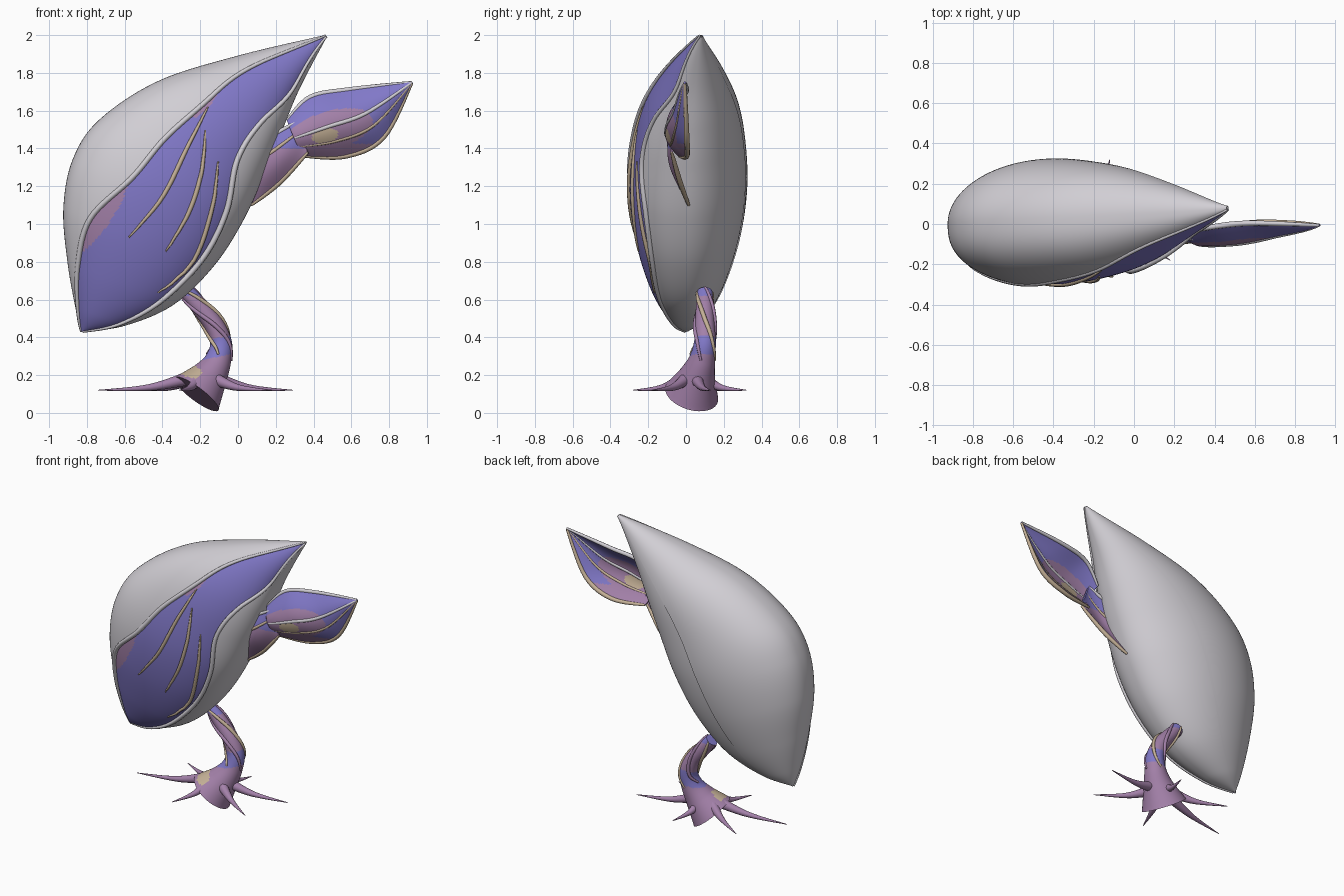
import bpy
import math
from mathutils import Vector

if "Cube" in bpy.data.objects:
    bpy.data.objects.remove(bpy.data.objects["Cube"])


def material(name, rgb):
    mat = bpy.data.materials.new(name)
    mat.use_nodes = True
    mat.diffuse_color = (*rgb, 1)
    mat.node_tree.nodes["Principled BSDF"].inputs["Base Color"].default_value = (*rgb, 1)
    return mat


white = material("pale grey", (0.64, 0.62, 0.66))
blue = material("violet blue", (0.22, 0.19, 0.58))
mauve = material("mauve", (0.37, 0.22, 0.40))
beige = material("beige", (0.56, 0.44, 0.31))


def spline(points, t):
    """Point at t (0 to 1) on a smooth curve through points of any dimension."""
    last = len(points) - 1
    i = min(int(t * last), last - 1)
    s = t * last - i
    b, c = points[i], points[i + 1]
    a, d = points[max(i - 1, 0)], points[min(i + 2, last)]
    return [q + s * (r - p + s * (2 * p - 5 * q + 4 * r - w + s * (3 * (q - r) + w - p))) / 2
            for p, q, r, w in zip(a, b, c, d)]


def steps(count):
    return [i / count for i in range(count + 1)]


def grid(name, rows, mats, rule=None, thick=0, wrap=False):
    """Skin rows of points; rule picks the material index from a face centre."""
    width = len(rows[0])
    span = width if wrap else width - 1
    faces = [(r * width + c, r * width + (c + 1) % width,
              (r + 1) * width + (c + 1) % width, (r + 1) * width + c)
             for r in range(len(rows) - 1) for c in range(span)]
    if wrap:
        faces.append(tuple(range(width))[::-1])
        faces.append(tuple(range((len(rows) - 1) * width, len(rows) * width)))
    mesh = bpy.data.meshes.new(name)
    mesh.from_pydata([p for row in rows for p in row], [], faces)
    for mat in mats:
        mesh.materials.append(mat)
    if rule:
        for face in mesh.polygons:
            face.material_index = rule(face.center)
    obj = bpy.data.objects.new(name, mesh)
    bpy.context.collection.objects.link(obj)
    if thick:
        obj.modifiers.new("Thickness", "SOLIDIFY").thickness = thick
    bpy.ops.object.select_all(action="DESELECT")
    obj.select_set(True)
    bpy.context.view_layer.objects.active = obj
    bpy.ops.object.mode_set(mode="EDIT")
    bpy.ops.mesh.select_all(action="SELECT")
    bpy.ops.mesh.normals_make_consistent(inside=False)
    bpy.ops.object.mode_set(mode="OBJECT")
    bpy.ops.object.shade_smooth_by_angle(angle=math.radians(50))


def rings(path, radii, sides):
    path = [Vector(p) for p in path]
    chord = path[-1] - path[0]
    ref = Vector((0, 1, 0)) if abs(chord.y) < 0.7 * chord.length else Vector((0, 0, 1))
    rows = []
    for i, p in enumerate(path):
        tangent = (path[min(i + 1, len(path) - 1)] - path[max(i - 1, 0)]).normalized()
        n = tangent.cross(ref).normalized()
        b = n.cross(tangent)
        rows.append([p + radii[i] * (n * math.cos(k * math.tau / sides) + b * math.sin(k * math.tau / sides))
                     for k in range(sides)])
    return rows


def tube(name, path, radius, mat, taper):
    """Round strand that thins towards both ends by the taper share."""
    last = len(path) - 1
    radii = [radius * (1 - taper * abs(2 * i / last - 1) ** 2) for i in range(last + 1)]
    grid(name, rings(path, radii, 8), [mat], wrap=True)


def patch(p, cx, cz, long, short, tilt):
    x, z = p.x - cx, p.z - cz
    u = x * math.cos(tilt) + z * math.sin(tilt)
    v = z * math.cos(tilt) - x * math.sin(tilt)
    return (u / long) ** 2 + (v / short) ** 2 < 1


# Bud stations: left edge x z, right edge x z, half depth, opening start and end
bud = [(-.83, .43, -.82, .43, .01, 0, .9), (-.86, .56, -.6, .46, .1, .04, .9),
       (-.9, .8, -.34, .57, .2, .09, .89), (-.92, 1.08, -.12, .78, .28, .17, .91),
       (-.87, 1.34, .04, 1.03, .315, .33, .89), (-.73, 1.55, .16, 1.3, .3, .385, .82),
       (-.42, 1.755, .24, 1.5, .25, .39, .83), (0, 1.89, .33, 1.72, .15, .28, .92),
       (.46, 2, .47, 1.99, .01, .3, .8)]


def bud_point(t, angle, scale=1.0):
    """The front half is fuller than the back."""
    lx, lz, rx, rz, depth = spline(bud, t)[:5]
    c, s = math.cos(angle) * scale, math.sin(angle)
    if s < 0:
        s = -(-s) ** 0.78
    return Vector(((lx + rx) / 2 + (rx - lx) / 2 * c,
                   0.08 * t ** 4 + depth * scale * s,
                   (lz + rz) / 2 + (rz - lz) / 2 * c))


def opening(t, side):
    f = min(max(spline(bud, t)[5 + side], 0), 1)
    return -math.acos(2 * f - 1)


def bud_strip(start, end, scale, cols):
    return [[bud_point(t, start(t) + (end(t) - start(t)) * v, scale) for v in steps(cols)]
            for t in steps(96)]


def on_petal(x, z):
    """Point of the inner petal at a given x and z."""
    best = None
    for t in steps(200):
        lx, lz, rx, rz = spline(bud, t)[:4]
        dx, dz = rx - lx, rz - lz
        f = min(max(((x - lx) * dx + (z - lz) * dz) / (dx * dx + dz * dz + 1e-9), 0), 1)
        miss = math.hypot(lx + f * dx - x, lz + f * dz - z)
        if best is None or miss < best[0]:
            best = (miss, t, -math.acos(2 * f - 1))
    return bud_point(best[1], best[2], 0.975)


def petal_rule(p):
    return int(patch(p, -.73, 1.06, .25, .07, 1.0) or patch(p, -.18, 1.63, .09, .025, .8))


# Bud: two overlapping outer shells, inner petal, rolled rims
seam = math.acos(0.25)
grid("left_shell", bud_strip(lambda t: opening(t, 0), lambda t: seam - math.tau, 1.012, 48), [white])
grid("right_shell", bud_strip(lambda t: opening(t, 1), lambda t: seam + 0.1, 0.99, 40), [white])
grid("inner_petal", bud_strip(lambda t: opening(t, 0) - 0.05, lambda t: opening(t, 1) + 0.05, 0.965, 72),
     [blue, mauve], petal_rule)
for side, label in enumerate(("left", "right")):
    tube(label + "_rim", [bud_point(t, opening(t, side), 0.995) for t in steps(64)], 0.015, white, 0.6)

# Raised veins on the inner petal
veins = [[(-.16, 1.62), (-.27, 1.4), (-.4, 1.14), (-.58, .93)],
         [(-.17, 1.5), (-.19, 1.27), (-.26, 1.05), (-.38, .85)],
         [(-.1, 1.33), (-.13, 1.08), (-.23, .8), (-.42, .63)]]
for i, vein in enumerate(veins):
    tube(f"petal_vein_{i + 1}", [on_petal(*spline(vein, t)) for t in steps(20)], 0.012, beige, 0.7)


def leaf(upper, lower, bulge):
    """Cupped surface between two edges, as a function of u along and v across."""
    def point(u, v):
        p = Vector(spline(upper, u)).lerp(Vector(spline(lower, u)), v)
        p.y -= bulge * math.sin(math.pi * v) * math.sin(math.pi * (0.2 + 0.8 * u))
        return p
    return point


def leaf_rows(point):
    return [[point(u, v) for v in steps(48)] for u in steps(72)]


def leaf_strand(name, point, v, radius, mat):
    tube(name, [point(u, v) + Vector((0, -0.006, 0)) for u in steps(24)], radius, mat, 0.5)


# Side leaf blade
blade = leaf([(.26, -.04, 1.55), (.38, -.01, 1.67), (.58, .01, 1.71), (.92, 0, 1.75)],
             [(.34, -.03, 1.36), (.57, .01, 1.36), (.77, .01, 1.46), (.92, 0, 1.745)], 0.095)


def blade_rule(p):
    if patch(p, .46, 1.47, .07, .035, .2):
        return 2
    return int(patch(p, .48, 1.49, .24, .1, .3) or p.z < 1.43)


grid("leaf_blade", leaf_rows(blade), [blue, mauve, beige], blade_rule, 0.01)
leaf_strand("leaf_upper_rim", blade, 0, 0.014, white)
leaf_strand("leaf_middle_vein", blade, 0.5, 0.012, white)
leaf_strand("leaf_lower_vein", blade, 0.74, 0.01, beige)
leaf_strand("leaf_lower_rim", blade, 1, 0.015, beige)

# Leaf base that joins the blade to the bud
base = leaf([(.06, 0, 1.38), (.19, -.05, 1.47), (.31, -.07, 1.54)],
            [(.07, .02, 1.1), (.22, -.025, 1.22), (.37, -.07, 1.38)], 0.05)
grid("leaf_base", leaf_rows(base), [mauve, blue], lambda p: int(p.z > 1.4), 0.01)
leaf_strand("base_upper_rim", base, 0, 0.012, white)
leaf_strand("base_vein", base, 0.3, 0.01, beige)
leaf_strand("base_lower_rim", base, 1, 0.014, beige)

# Stem flaring into a tilted bell foot: x, y, z, radius
stem = [(-.27, .1, .64, .04), (-.21, .1, .57, .047), (-.13, .1, .47, .052), (-.09, .1, .37, .058),
        (-.105, .085, .28, .07), (-.15, .06, .195, .098), (-.22, .03, .1, .145)]
samples = [spline(stem, t) for t in steps(72)]
stem_rows = rings([s[:3] for s in samples], [s[3] for s in samples], 48)


def stem_rule(p):
    if patch(p, -.26, .225, .07, .035, -.3) and p.y < 0.06:
        return 2
    return int(0.3 < p.z - 0.2 * (p.x + 0.09) < 0.4 or p.z > 0.62)


grid("stem", stem_rows, [mauve, blue, beige], stem_rule, wrap=True)
for i in range(4):
    ridge = [stem_rows[r][(i * 12 + r // 2) % 48] for r in range(0, 47, 2)]
    tube(f"stem_ridge_{i + 1}", ridge, 0.012, beige if i % 2 else mauve, 0.5)

# Root spikes spreading from the foot
tips = [(-.74, -.05), (-.31, -.28), (.18, -.18), (.29, .13), (-.12, .32), (-.56, .25)]
for i, (x, y) in enumerate(tips):
    hub, tip = Vector((-.19, .04, .19)), Vector((x, y, .12))
    flat = Vector((x, y, .19)) - hub
    start = hub + flat.normalized() * 0.05
    middle = hub + flat * 0.5 + Vector((0, 0, -.055))
    path = [spline([start, middle, tip], t) for t in steps(16)]
    radii = [0.04 * (1 - t) ** 1.3 + 0.002 for t in steps(16)]
    grid(f"root_spike_{i + 1}", rings(path, radii, 12), [mauve], wrap=True)
